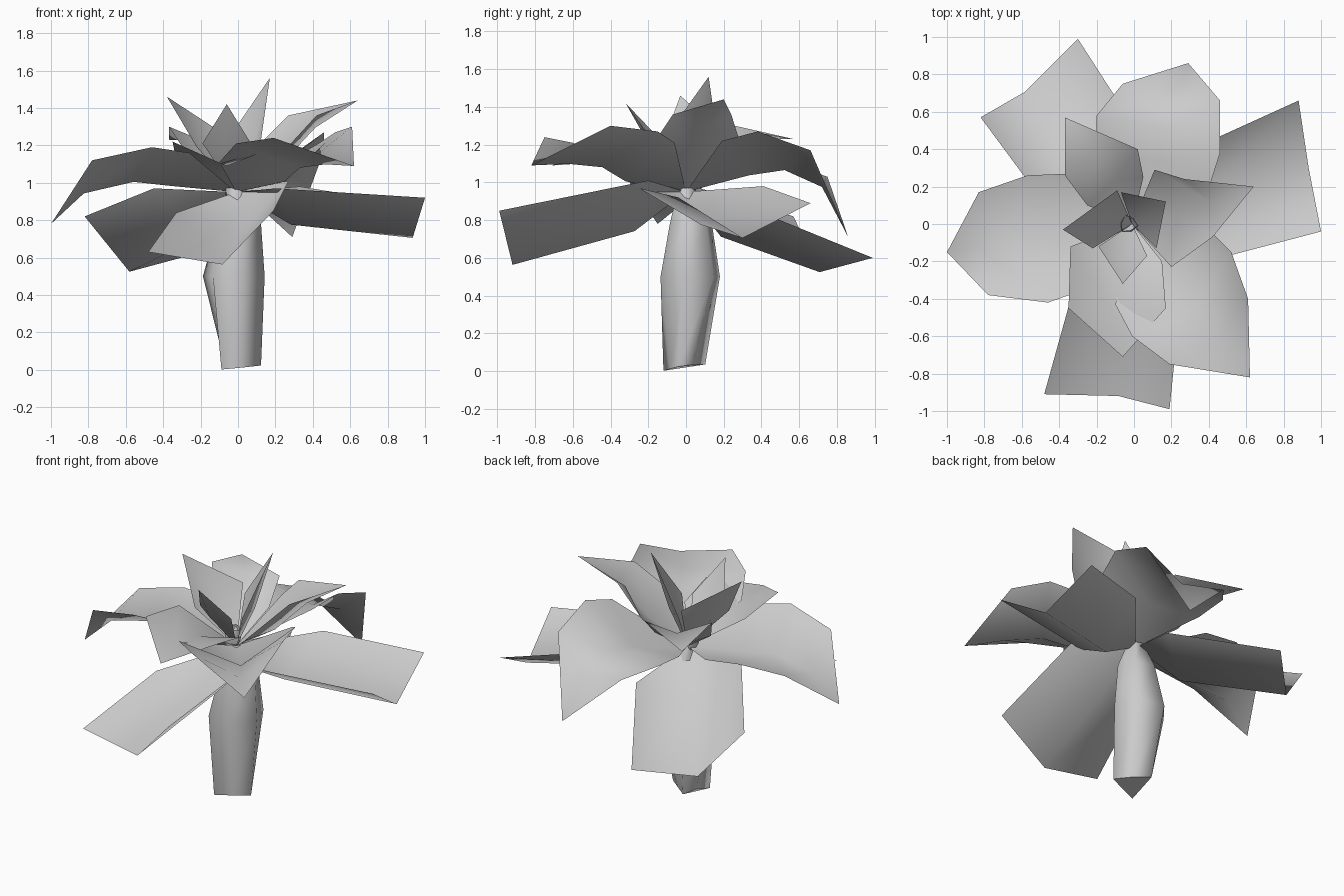
import bpy
import math
from mathutils import Vector

if "Cube" in bpy.data.objects:
    bpy.data.objects.remove(bpy.data.objects["Cube"], do_unlink=True)

# One plain grey for the whole flower
grey = bpy.data.materials.new("plain_grey")
grey.use_nodes = True
colour = (0.6, 0.6, 0.6, 1)
grey.diffuse_color = colour
grey.node_tree.nodes["Principled BSDF"].inputs["Base Color"].default_value = colour

HEART = Vector((-0.01, 0, 0.95))


def add_mesh(name, verts, faces):
    mesh = bpy.data.meshes.new(name)
    mesh.from_pydata([tuple(v) for v in verts], [], faces)
    mesh.materials.append(grey)
    obj = bpy.data.objects.new(name, mesh)
    bpy.context.collection.objects.link(obj)
    for poly in mesh.polygons:
        poly.use_smooth = len(poly.vertices) < 5
    return obj


def petal(name, rows, tip=None, cup=0.1):
    """Cupped leaf: rows are (left, right) edge pairs going outward from the heart."""
    verts = [HEART]
    for left, right in rows:
        a, b = Vector(left), Vector(right)
        mid = (a + b) / 2
        normal = (b - a).cross(mid - HEART).normalized()
        if normal.z > 0:
            normal = -normal
        verts += [a, mid + normal * cup, b]
    faces = [(0, 2, 1), (0, 3, 2)]
    for r in range(len(rows) - 1):
        i = 1 + 3 * r
        for k in (i, i + 1):
            faces.append((k, k + 1, k + 4, k + 3))
    if tip:
        end = len(verts)
        verts.append(Vector(tip))
        faces += [(end - 3, end - 2, end), (end - 2, end - 1, end)]
    return add_mesh(name, verts, faces)


# Three drooping outer leaves with square ends
petal("outer_leaf_front", [((-0.33, -0.37, 0.84), (0.27, -0.2, 1.01)),
                           ((-0.48, -0.91, 0.63), (0.19, -0.99, 0.85))], cup=0.19)
petal("outer_leaf_right", [((0.2, -0.25, 0.97), (0.33, 0.41, 0.98)),
                           ((1.0, -0.04, 0.92), (0.88, 0.66, 0.89))], cup=0.2)
petal("outer_leaf_back", [((-0.45, 0.07, 0.97), (0.08, 0.4, 0.84)),
                          ((-0.82, 0.57, 0.82), (-0.3, 0.99, 0.6))], cup=0.2)

# Three broad arching middle petals
petal("middle_petal_left", [((-0.26, -0.35, 1.16), (-0.33, 0.27, 1.05)),
                            ((-0.46, -0.42, 1.19), (-0.57, 0.26, 1.08)),
                            ((-0.78, -0.38, 1.12), (-0.83, 0.17, 1.04))],
      (-1.0, -0.15, 0.78), 0.14)
petal("middle_petal_back", [((-0.2, 0.36, 1.07), (0.4, 0.19, 1.22)),
                            ((-0.2, 0.58, 1.09), (0.46, 0.38, 1.27)),
                            ((-0.06, 0.75, 1.03), (0.46, 0.66, 1.17))],
      (0.29, 0.86, 0.71), 0.13)
petal("middle_petal_front", [((-0.1, -0.43, 1.11), (0.43, -0.06, 1.21)),
                             ((-0.01, -0.6, 1.21), (0.52, -0.15, 1.27)),
                             ((0.19, -0.75, 1.24), (0.61, -0.4, 1.3))],
      (0.62, -0.82, 1.09), 0.19)

# Three raised inner petals
petal("inner_petal_right", [((0.11, 0.29, 1.2), (0.2, -0.23, 1.12)),
                            ((0.27, 0.24, 1.36), (0.42, -0.07, 1.36))],
      (0.64, 0.2, 1.44), 0.1)
petal("inner_petal_front", [((-0.34, -0.12, 1.17), (0.15, -0.2, 1.12)),
                            ((-0.35, -0.45, 1.22), (0.17, -0.45, 1.18))],
      (-0.06, -0.71, 1.09), 0.11)
petal("inner_petal_back", [((-0.25, 0.1, 1.12), (0.05, 0.25, 1.12)),
                           ((-0.37, 0.26, 1.3), (0.02, 0.4, 1.26))],
      (-0.37, 0.57, 1.23), 0.07)

# Three upright pointed petals around the heart
petal("heart_petal_right", [((-0.07, 0.17, 1.21), (0.12, -0.13, 1.21))],
      (0.17, 0.12, 1.56), 0.07)
petal("heart_petal_left", [((-0.09, 0.18, 1.27), (-0.22, -0.13, 1.19))],
      (-0.38, -0.03, 1.46), 0.08)
petal("heart_petal_front", [((-0.19, -0.12, 1.21), (0.07, -0.17, 1.21))],
      (-0.06, -0.32, 1.42), 0.05)


def tube(name, rings, sides=6, turn=230):
    """Loft of rings (x, y, z, radius, share of radius on every second corner)."""
    verts, faces = [], []
    for x, y, z, radius, share in rings:
        for k in range(sides):
            angle = math.radians(turn + 360 * k / sides)
            r = radius * (share if k % 2 else 1)
            verts.append((x + r * math.cos(angle), y + r * math.sin(angle), z))
    for r in range(len(rings) - 1):
        for k in range(sides):
            n = (k + 1) % sides
            faces.append((r * sides + k, r * sides + n,
                          (r + 1) * sides + n, (r + 1) * sides + k))
    faces.append(tuple(reversed(range(sides))))
    return add_mesh(name, verts, faces)


# Swollen stem, triangular at the foot
stem = tube("stem", [(-0.005, -0.02, 0.02, 0.13, 0.52), (-0.025, 0.02, 0.5, 0.17, 0.97),
                     (0, 0.02, 0.78, 0.125, 0.9), (-0.01, 0, 0.97, 0.05, 0.9)])
for v in stem.data.vertices[:6]:
    v.co.z = max(0, 0.035 + 0.28 * min(0, v.co.y))

# Small bud in the heart
tube("heart_bud", [(-0.04, -0.01, 0.92, 0.03, 0.8), (-0.03, 0, 1.0, 0.055, 0.8),
                   (-0.03, 0, 1.06, 0.05, 0.7)])
